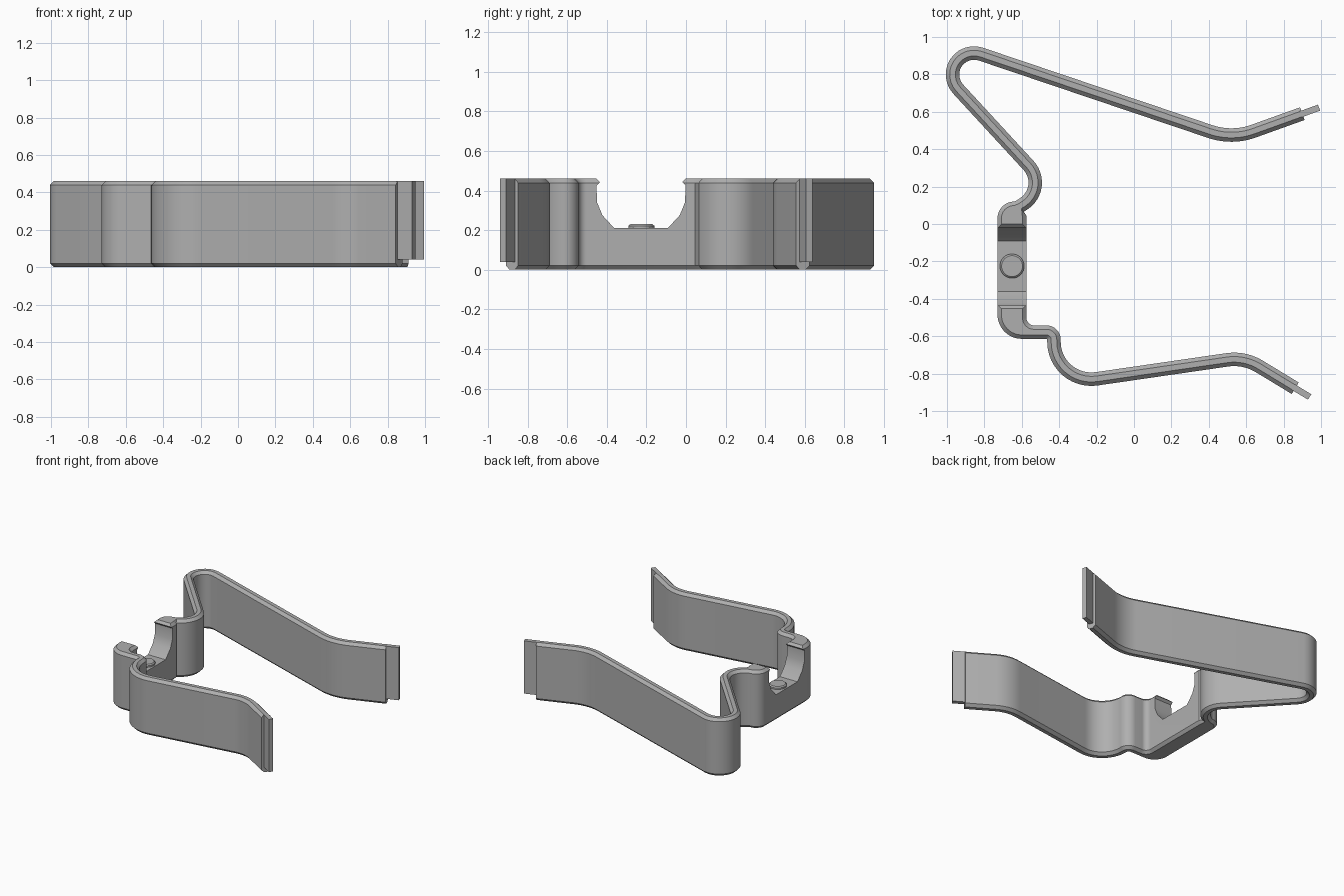
import bpy, bmesh, math
from mathutils import Vector

cube = bpy.data.objects.get("Cube")
if cube:
    bpy.data.objects.remove(cube)

grey = bpy.data.materials.new("satin grey")
grey.use_nodes = True
colour = (0.43, 0.43, 0.43, 1)
grey.diffuse_color = colour
grey.node_tree.nodes["Principled BSDF"].inputs["Base Color"].default_value = colour

HEIGHT, HALF, CHAMFER, STEPS = 0.46, 0.036, 0.021, 12


def add_object(name, bm):
    bmesh.ops.recalc_face_normals(bm, faces=bm.faces)
    mesh = bpy.data.meshes.new(name)
    bm.to_mesh(mesh)
    bm.free()
    mesh.materials.append(grey)
    obj = bpy.data.objects.new(name, mesh)
    bpy.context.collection.objects.link(obj)
    return obj


def fillet(before, corner, after, r):
    """Points of a rounded corner between two straight runs."""
    p = Vector(corner)
    u = (Vector(before) - p).normalized()
    v = (Vector(after) - p).normalized()
    half = u.angle(v) / 2
    centre = p + (u + v).normalized() * (r / math.sin(half))
    a = p + u * (r / math.tan(half)) - centre
    b = p + v * (r / math.tan(half)) - centre
    sweep = a.angle_signed(b)
    start = math.atan2(a.y, a.x)
    return [centre + Vector((math.cos(start - sweep * i / STEPS),
                             math.sin(start - sweep * i / STEPS))) * r
            for i in range(STEPS + 1)]


def rounded_path(points):
    path = [Vector(points[0][:2])]
    for a, b, c in zip(points, points[1:], points[2:]):
        path += fillet(a[:2], b[:2], c[:2], b[2])
    return path + [Vector(points[-1][:2])]


def side(path, d):
    """Path shifted to its left by d, with mitred joints."""
    out = []
    for i, p in enumerate(path):
        t0 = (p - path[max(i - 1, 0)]).normalized()
        t1 = (path[min(i + 1, len(path) - 1)] - p).normalized()
        t = (t0 + t1).normalized()
        ref = t1 if t1.length else t0
        out.append(p + Vector((-t.y, t.x)) * d / t.dot(ref))
    return out


def prism(name, rings):
    """Stack of (outline, function to 3D) rings, closed at both ends."""
    bm = bmesh.new()
    loops = [[bm.verts.new(co) for co in ring] for ring in rings]
    for low, high in zip(loops, loops[1:]):
        for i in range(len(low)):
            j = (i + 1) % len(low)
            bm.faces.new((low[i], low[j], high[j], high[i]))
    bm.faces.new(loops[0])
    bm.faces.new(loops[-1])
    return add_object(name, bm)


# Centre lines of the two spring arms: x, y, bend radius
rear_arm = rounded_path([(0.90, 0.59), (0.524, 0.455, 0.35), (-1.245, 1.052, 0.115),
                         (-0.455, 0.195, 0.135), (-0.61, 0.095)])
front_arm = rounded_path([(-0.53, -0.578), (-0.428, -0.578, 0.04),
                          (-0.428, -0.861, 0.2), (0.59, -0.713, 0.26),
                          (0.862, -0.878)])


def outline(d):
    """Clip outline drawn in by d, with square arm ends."""
    w = HALF - d
    inner, outer = -0.575 - d, -0.73 + d
    low_in, low_out, top = -0.578 + w, -0.578 - w, 0.12 - d
    pts = side(rear_arm, w)
    pts.append(Vector((inner, 0.045 - d / 2)))
    pts += fillet((inner, 0), (inner, low_in), (0, low_in), 0.04 + d)
    pts += side(front_arm, w) + side(front_arm, -w)[::-1]
    pts += fillet((0, low_out), (outer, low_out), (outer, 0), 0.13 - d)
    pts += fillet((outer, 0), (outer, top), (0, top), 0.09 - d)
    return pts + side(rear_arm, -w)[::-1]


levels = [(CHAMFER, 0), (0, CHAMFER), (0, HEIGHT - CHAMFER), (CHAMFER, HEIGHT)]
clip = prism("spring_clip", [[(p.x, p.y, z) for p in outline(d)] for d, z in levels])

# Notch through the mount, with small lips at the top
half_notch = [(0.135, 0.21), (0.195, 0.275), (0.222, 0.34), (0.225, 0.425),
              (0.208, 0.442), (0.228, 0.462), (0.228, 0.6)]
notch = half_notch + [(-y, z) for y, z in reversed(half_notch)]
cutter = prism("notch_cutter", [[(x, y - 0.227, z) for y, z in notch]
                                for x in (-0.85, -0.545)])
cutter.hide_render = True
cutter.hide_viewport = True
cut = clip.modifiers.new("notch", "BOOLEAN")
cut.operation = "DIFFERENCE"
cut.solver = "EXACT"
cut.object = cutter
bpy.context.view_layer.objects.active = clip
clip.select_set(True)
bpy.ops.object.modifier_apply(modifier=cut.name)
bpy.data.objects.remove(cutter)

# Round button on the notch floor
button_rings = []
for r, z in [(0.065, 0.2), (0.065, 0.222), (0.056, 0.23)]:
    button_rings.append([(-0.652 + r * math.cos(a), -0.225 + r * math.sin(a), z)
                         for a in (math.tau * i / 32 for i in range(32))])
button = prism("mount_button", button_rings)

# Thin tongues at the arm tips
for name, tip, prev, length in (("rear_tongue", rear_arm[0], rear_arm[1], 0.095),
                                ("front_tongue", front_arm[-1], front_arm[-2], 0.09)):
    t = (tip - prev).normalized()
    n = Vector((-t.y, t.x)) * 0.017
    a, b = tip - t * 0.01, tip + t * length
    prism(name, [[(p.x, p.y, z) for p in (a - n, b - n, b + n, a + n)]
                 for z in (0.04, HEIGHT)])

# Smooth the bends and keep the chamfers crisp
bpy.ops.object.select_all(action="DESELECT")
for obj in (clip, button):
    obj.select_set(True)
bpy.context.view_layer.objects.active = clip
bpy.ops.object.shade_smooth_by_angle(angle=math.radians(30))
